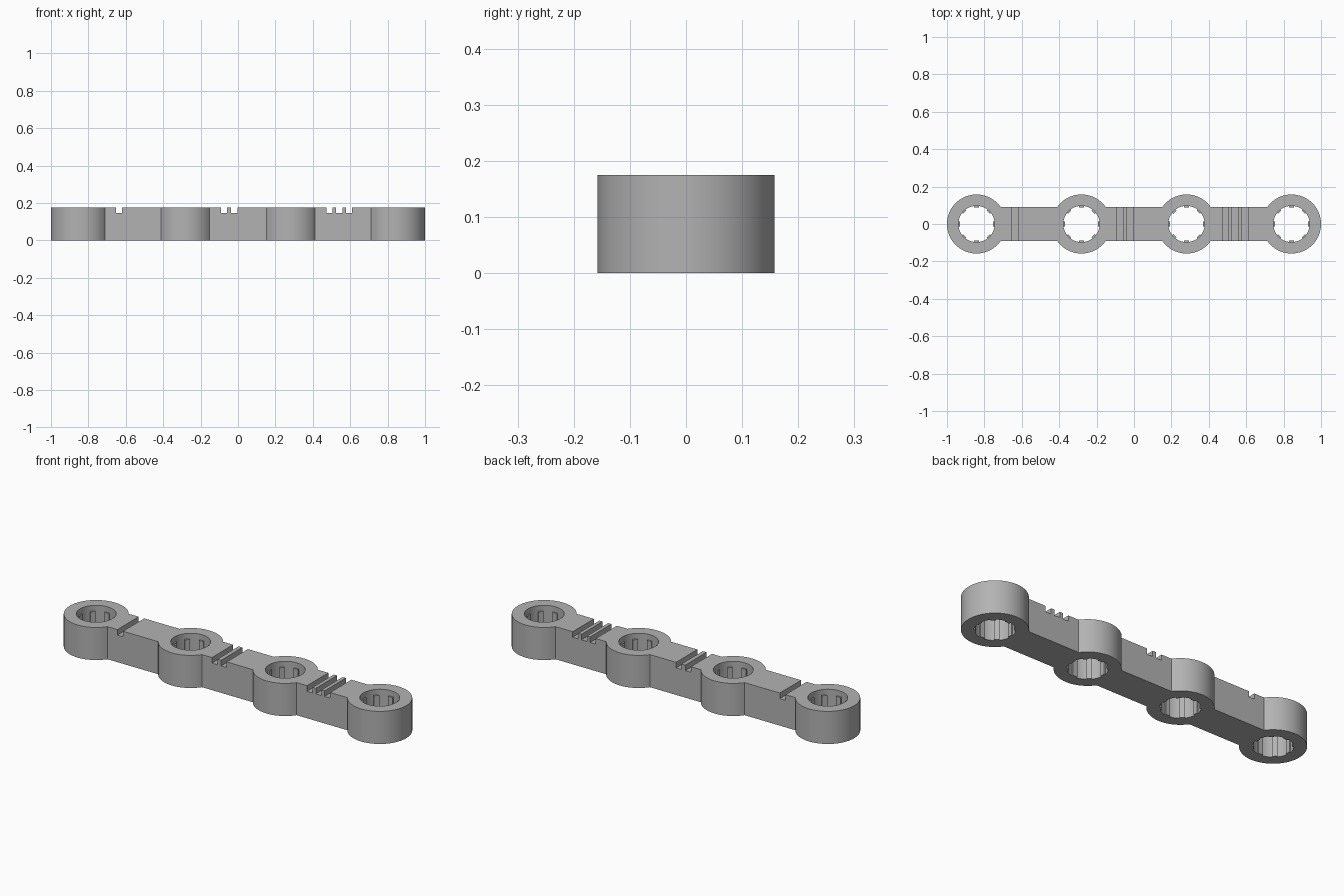
import bpy, bmesh, math
from mathutils import Matrix

cube = bpy.data.objects.get("Cube")
if cube:
    bpy.data.objects.remove(cube, do_unlink=True)

HEIGHT, RING_R, BORE_R, BAR_HALF = 0.175, 0.158, 0.097, 0.09
GROOVE_W, GROOVE_Z = 0.033, 0.145
CENTRES = [-0.842, -0.281, 0.281, 0.842]
GROOVES = [-0.653, -0.092, -0.037, 0.473, 0.525, 0.577]

grey = bpy.data.materials.new("plain grey")
grey.use_nodes = True
colour = (0.45, 0.45, 0.45, 1)
grey.diffuse_color = colour
grey.node_tree.nodes["Principled BSDF"].inputs["Base Color"].default_value = colour


def make_object(name, bm):
    bmesh.ops.recalc_face_normals(bm, faces=bm.faces)
    mesh = bpy.data.meshes.new(name)
    bm.to_mesh(mesh)
    bm.free()
    mesh.materials.append(grey)
    obj = bpy.data.objects.new(name, mesh)
    bpy.context.collection.objects.link(obj)
    return obj


def cylinder(name, x, radius, z0, z1):
    bm = bmesh.new()
    bmesh.ops.create_cone(bm, cap_ends=True, segments=72, radius1=radius, radius2=radius,
                          depth=z1 - z0, matrix=Matrix.Translation((x, 0, (z0 + z1) / 2)))
    return make_object(name, bm)


def activate(obj):
    bpy.ops.object.select_all(action='DESELECT')
    obj.select_set(True)
    bpy.context.view_layer.objects.active = obj


def combine(target, tool, operation):
    activate(target)
    mod = target.modifiers.new("combine", 'BOOLEAN')
    mod.operation, mod.solver, mod.object = operation, 'EXACT', tool
    bpy.ops.object.modifier_apply(modifier=mod.name)
    bpy.data.objects.remove(tool, do_unlink=True)


# Bar: side profile with counting grooves, extruded across the width
profile = [(CENTRES[0], 0), (CENTRES[0], HEIGHT)]
for x in GROOVES:
    profile += [(x, HEIGHT), (x, GROOVE_Z), (x + GROOVE_W, GROOVE_Z), (x + GROOVE_W, HEIGHT)]
profile += [(CENTRES[-1], HEIGHT), (CENTRES[-1], 0)]
bm = bmesh.new()
side = bm.faces.new([bm.verts.new((x, -BAR_HALF, z)) for x, z in profile])
swept = bmesh.ops.extrude_face_region(bm, geom=[side], use_keep_orig=True)
for v in swept["geom"]:
    if isinstance(v, bmesh.types.BMVert):
        v.co.y = BAR_HALF
body = make_object("link_body", bm)

# Rings joined to the bar, then bored through
for x in CENTRES:
    combine(body, cylinder("ring", x, RING_R, 0, HEIGHT), 'UNION')
for x in CENTRES:
    combine(body, cylinder("bore", x, BORE_R, -0.1, 0.3), 'DIFFERENCE')
activate(body)
bpy.ops.object.shade_smooth_by_angle(angle=math.radians(30))

# Eight low ribs inside each bore, stopping short of the top
for number, x in enumerate(CENTRES, 1):
    bm = bmesh.new()
    for i in range(8):
        matrix = (Matrix.Translation((x, 0, GROOVE_Z / 2))
                  @ Matrix.Rotation(i * math.tau / 8, 4, 'Z')
                  @ Matrix.Translation((BORE_R - 0.002, 0, 0))
                  @ Matrix.Diagonal((0.012, 0.026, GROOVE_Z, 1)))
        bmesh.ops.create_cube(bm, size=1, matrix=matrix)
    make_object(f"bore_ribs_{number}", bm)
